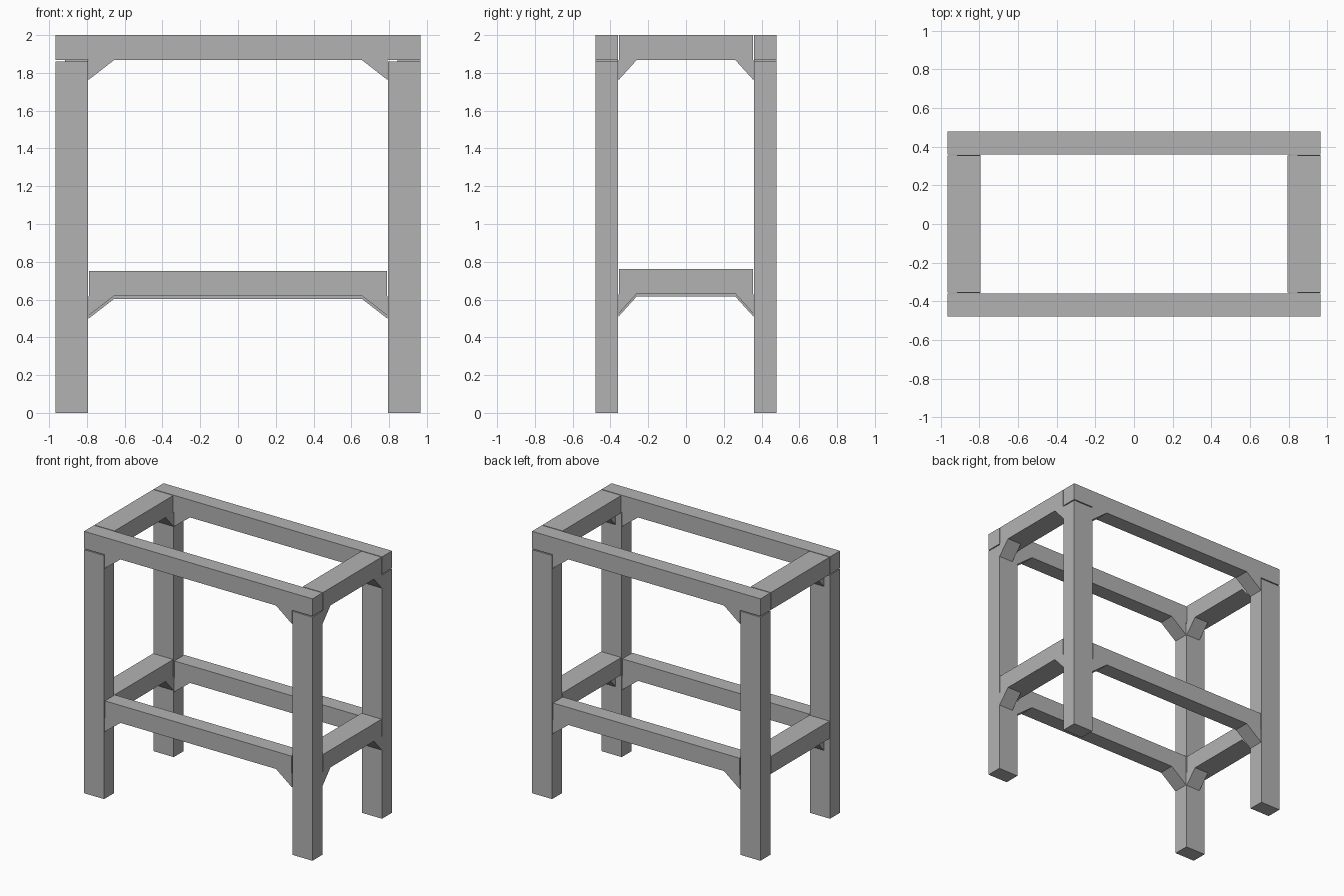
import bpy
import bmesh
from mathutils import Vector

cube = bpy.data.objects.get("Cube")
if cube:
    bpy.data.objects.remove(cube, do_unlink=True)

grey = bpy.data.materials.new("plain grey")
grey.use_nodes = True
color = (0.45, 0.45, 0.45, 1)
grey.diffuse_color = color
grey.node_tree.nodes["Principled BSDF"].inputs["Base Color"].default_value = color


def finish(name, bm):
    bmesh.ops.recalc_face_normals(bm, faces=bm.faces)
    mesh = bpy.data.meshes.new(name)
    bm.to_mesh(mesh)
    bm.free()
    mesh.materials.append(grey)
    bpy.context.collection.objects.link(bpy.data.objects.new(name, mesh))


def beam(name, x, y, z):
    """Box spanning the given (low, high) ranges."""
    bm = bmesh.new()
    bmesh.ops.create_cube(bm, size=1)
    for v in bm.verts:
        v.co = [r[0] if c < 0 else r[1] for c, r in zip(v.co, (x, y, z))]
    finish(name, bm)


def brace(name, corner, run, drop, width):
    """Triangular wedge under a rail, extruded along the width vector."""
    bm = bmesh.new()
    a = Vector(corner)
    points = [a, a + Vector(run), a - Vector((0, 0, drop))]
    face = bm.faces.new([bm.verts.new(p) for p in points])
    ext = bmesh.ops.extrude_face_region(bm, geom=[face])
    verts = [e for e in ext["geom"] if isinstance(e, bmesh.types.BMVert)]
    bmesh.ops.translate(bm, verts=verts, vec=width)
    finish(name, bm)


XO, XI, YO, YI = 0.965, 0.795, 0.48, 0.36   # outer and inner leg faces
RAIL, DROP, GAP = 0.133, 0.105, 0.006


def span(side, inner, outer):
    return tuple(sorted((side * inner, side * outer)))


# Legs
for sx, xname in ((-1, "right"), (1, "left")):
    for sy, yname in ((-1, "front"), (1, "back")):
        beam(f"{yname}_{xname}_leg", span(sx, XI, XO), span(sy, YI, YO), (0, 1.86))

# Long rails with their braces, front and back
for sy, yname, low in ((-1, "front", 0.619), (1, "back", 0.603)):
    y = span(sy, YI, YO)
    for level, z, half in (("top", 2 - RAIL, XO), ("lower", low, XI - GAP)):
        beam(f"{yname}_{level}_rail", (-half, half), y, (z, z + RAIL))
        for sx, xname in ((-1, "right"), (1, "left")):
            brace(f"{yname}_{level}_{xname}_brace", (sx * (XI - 0.003), y[0], z),
                  (-sx * 0.135, 0, 0), DROP, (0, YO - YI, 0))

# Short rails with their braces, left and right
for sx, xname, low in ((-1, "right", 0.615), (1, "left", 0.63)):
    x = span(sx, XI, XO)
    start = x[1] - 0.12
    for level, z in (("top", 2 - RAIL), ("lower", low)):
        beam(f"{xname}_{level}_rail", x, (GAP - YI, YI - GAP), (z, z + RAIL))
        for sy, yname in ((-1, "front"), (1, "back")):
            brace(f"{xname}_{level}_{yname}_side_brace", (start, sy * (YI - 0.003), z),
                  (0, -sy * 0.095, 0), DROP, (0.12, 0, 0))
